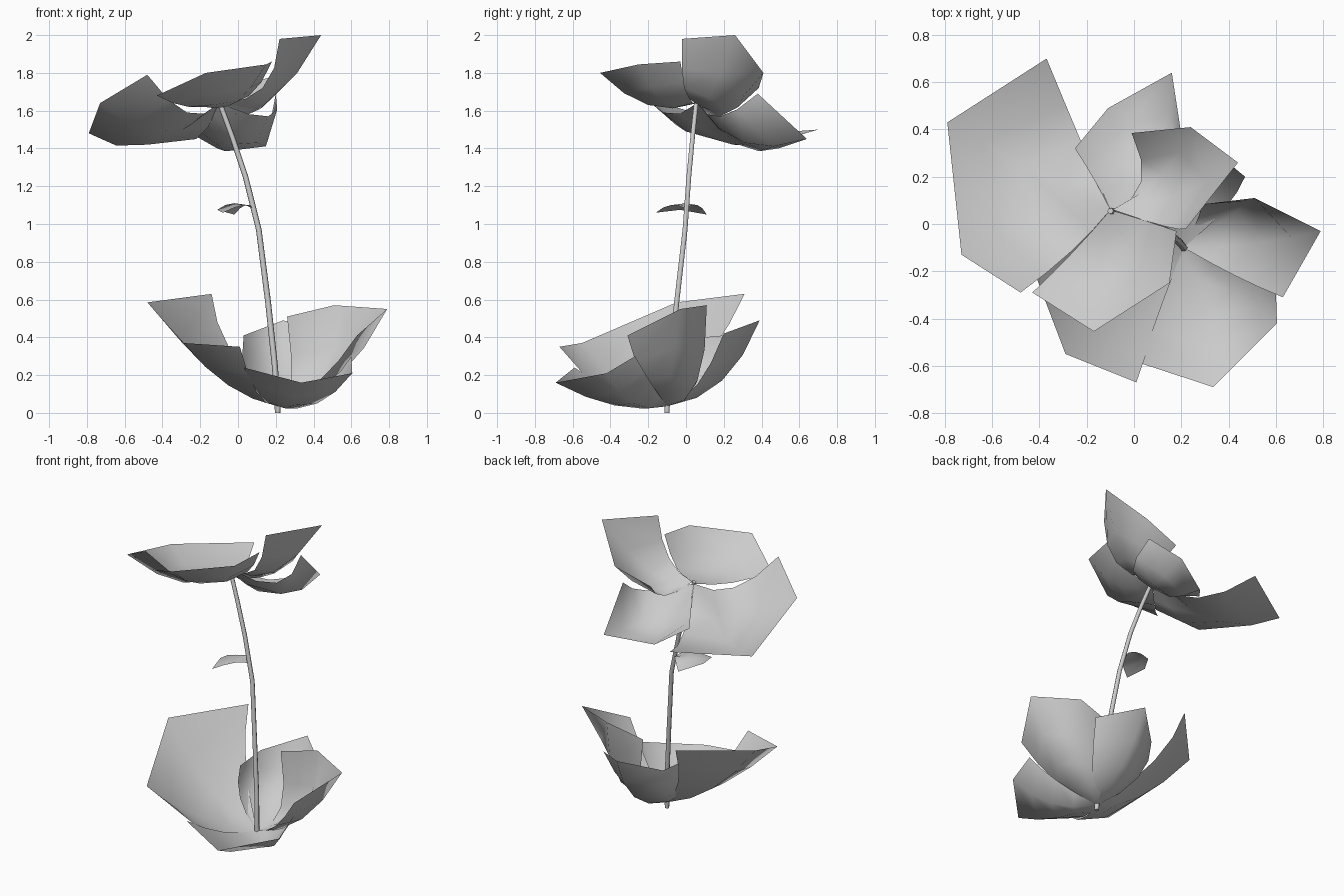
import bpy
from mathutils import Vector

STEPS = 4  # segments along each leaf


def leaf(name, base, mid, outer):
    """Thin curved leaf: fans out from base, through a middle row, to an angular outer edge."""
    b = Vector(base)
    rows = []
    for i in range(1, STEPS + 1):
        t = i / STEPS
        w0, w1, w2 = (1 - t) * (1 - 2 * t), 4 * t * (1 - t), t * (2 * t - 1)
        rows.append([b * w0 + Vector(m) * w1 + Vector(o) * w2 for m, o in zip(mid, outer)])
    n = len(mid)
    verts = [b] + [p for row in rows for p in row]
    faces = [(0, 1 + j, 2 + j) for j in range(n - 1)]
    for i in range(STEPS - 1):
        for j in range(n - 1):
            k = 1 + i * n + j
            faces.append((k, k + n, k + n + 1, k + 1))
    mesh = bpy.data.meshes.new(name)
    mesh.from_pydata(verts, [], faces)
    for p in mesh.polygons:
        p.use_smooth = True
    obj = bpy.data.objects.new(name, mesh)
    bpy.context.collection.objects.link(obj)
    return obj


# bent stem, slightly tapered
path = [(.21, -.10, 0), (.21, -.10, .04), (.195, -.08, .25), (.16, -.05, .58), (.11, -.005, .97),
        (.04, .015, 1.25), (-.03, .035, 1.46), (-.10, .055, 1.65)]
curve = bpy.data.curves.new("stem", "CURVE")
curve.dimensions = "3D"
curve.bevel_depth = .017
curve.bevel_resolution = 1
curve.use_fill_caps = True
spline = curve.splines.new("POLY")
spline.points.add(len(path) - 1)
for i, (pt, co) in enumerate(zip(spline.points, path)):
    pt.co = (*co, 1)
    pt.radius = .85 if i == 0 else 1 - .03 * i
bpy.context.collection.objects.link(bpy.data.objects.new("stem", curve))

# lower rosette of cupped leaves
root = (.21, -.10, .035)
leaf("lower_leaf_right", root,
     [(.43, -.22, .17), (.53, -.08, .19), (.44, .06, .17), (.28, .05, .15)],
     [(.63, -.31, .41), (.79, -.03, .55), (.51, .11, .57), (.26, .08, .51)])
leaf("lower_leaf_back", root,
     [(.38, .06, .15), (.25, .19, .17), (.05, .10, .20), (.05, -.05, .19)],
     [(.47, .20, .42), (.24, .39, .49), (.03, .20, .41), (.03, -.02, .39)])
leaf("lower_leaf_front", root,
     [(.12, -.33, .09), (.29, -.38, .04), (.42, -.28, .05), (.46, -.18, .15)],
     [(.03, -.59, .24), (.335, -.69, .16), (.605, -.42, .21), (.60, -.27, .30)])
leaf("lower_leaf_left", root,
     [(.10, -.41, .11), (-.05, -.33, .145), (-.13, -.10, .22), (-.04, .14, .33)],
     [(.01, -.67, .35), (-.29, -.55, .37), (-.48, -.05, .585), (-.14, .31, .63)])

# flower petals at the top of the stem
top = (-.10, .06, 1.64)
leaf("petal_left", top,
     [(-.27, -.12, 1.59), (-.40, 0, 1.49), (-.48, .25, 1.42), (-.22, .34, 1.45)],
     [(-.48, -.29, 1.79), (-.73, -.13, 1.64), (-.79, .43, 1.48), (-.37, .70, 1.50)])
leaf("petal_front", top,
     [(-.26, -.12, 1.62), (-.14, -.20, 1.63), (.0, -.12, 1.65), (.06, .01, 1.68)],
     [(-.43, -.29, 1.68), (-.17, -.455, 1.80), (.15, -.25, 1.845), (.18, -.03, 1.86)])
leaf("petal_back", top,
     [(-.17, .19, 1.53), (-.05, .28, 1.42), (.10, .31, 1.43), (.16, .18, 1.57)],
     [(-.25, .32, 1.48), (-.11, .49, 1.40), (.16, .64, 1.45), (.20, .38, 1.69)])
leaf("petal_right", (-.09, .06, 1.65),
     [(.13, -.01, 1.72), (.18, .12, 1.67), (.12, .21, 1.61), (.03, .18, 1.57)],
     [(.22, -.02, 1.98), (.44, .26, 2.0), (.24, .41, 1.80), (-.01, .385, 1.72)])

# small leaf halfway up the stem
leaf("stem_leaf", (.085, 0, 1.08),
     [(.04, .06, 1.10), (-.02, .0, 1.11), (.03, -.08, 1.10)],
     [(-.02, .11, 1.05), (-.11, -.03, 1.075), (-.08, -.16, 1.06)])
